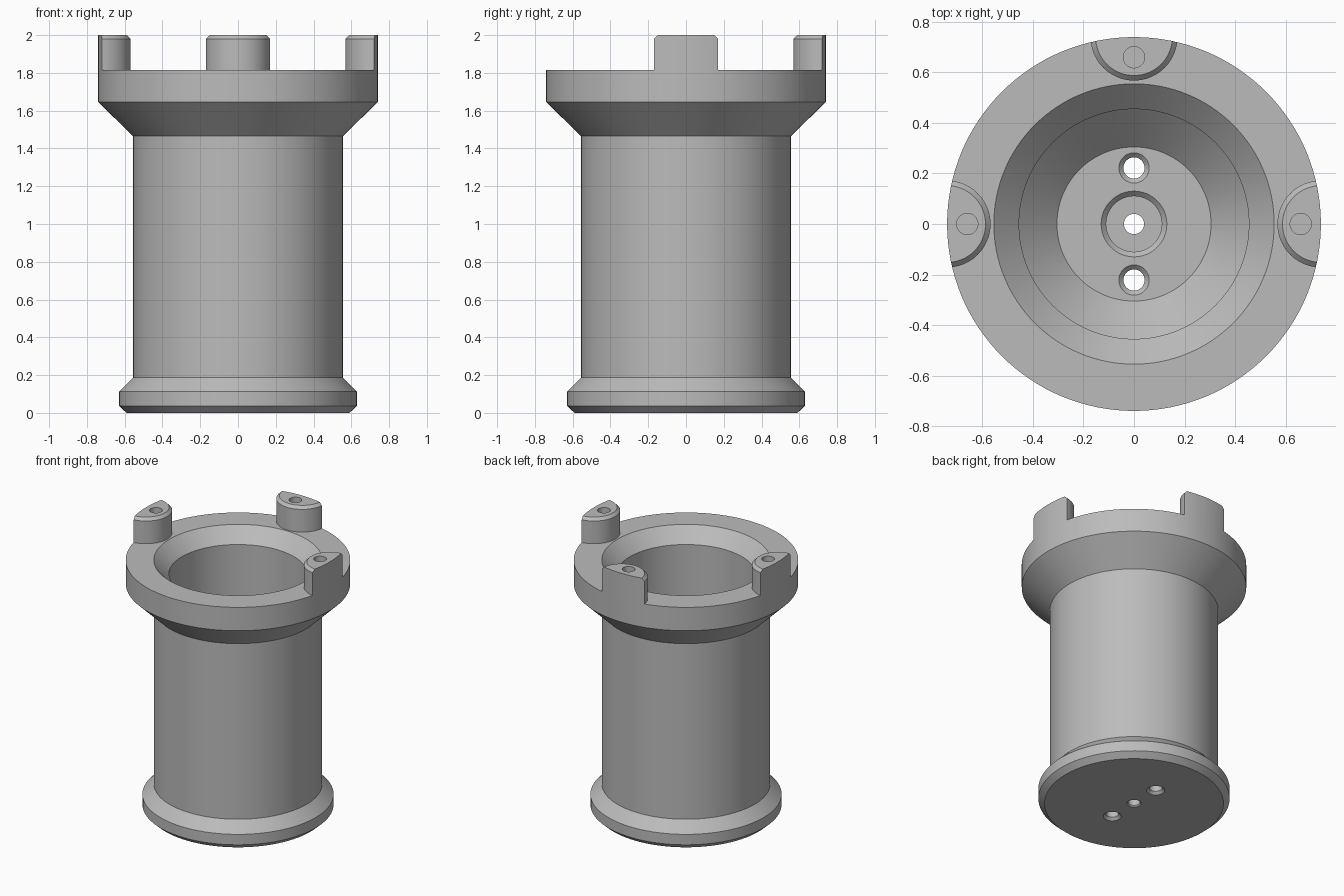
import bpy, bmesh, math
from mathutils import Matrix, Vector

if "Cube" in bpy.data.objects:
    bpy.data.objects.remove(bpy.data.objects["Cube"], do_unlink=True)

grey = bpy.data.materials.new("plain grey")
grey.use_nodes = True
colour = (0.5, 0.5, 0.5, 1)
grey.diffuse_color = colour
grey.node_tree.nodes["Principled BSDF"].inputs["Base Color"].default_value = colour


def lathe(name, profile, steps, x=0, y=0, closed=False):
    """Spin an (r, z) profile about z; open profiles start and end on the axis."""
    bm = bmesh.new()
    verts = [bm.verts.new((r, 0, z)) for r, z in profile]
    edges = [bm.edges.new(pair) for pair in zip(verts, verts[1:])]
    if closed:
        edges.append(bm.edges.new((verts[-1], verts[0])))
    bmesh.ops.spin(bm, geom=verts + edges, cent=(0, 0, 0), axis=(0, 0, 1),
                   angle=math.tau, steps=steps, use_merge=False)
    bmesh.ops.remove_doubles(bm, verts=bm.verts, dist=0.0005)
    bmesh.ops.recalc_face_normals(bm, faces=bm.faces)
    bmesh.ops.transform(bm, matrix=Matrix.Translation(Vector((x, y, 0))), verts=bm.verts)
    mesh = bpy.data.meshes.new(name)
    bm.to_mesh(mesh)
    bm.free()
    mesh.materials.append(grey)
    obj = bpy.data.objects.new(name, mesh)
    bpy.context.collection.objects.link(obj)
    return obj


def subtract(target, cutter):
    """Cut one solid out of another and discard the cutter."""
    cutter.hide_render = True
    mod = target.modifiers.new("cut", "BOOLEAN")
    mod.operation = "DIFFERENCE"
    mod.solver = "EXACT"
    mod.object = cutter
    bpy.context.view_layer.objects.active = target
    bpy.ops.object.modifier_apply(modifier=mod.name)
    bpy.data.objects.remove(cutter, do_unlink=True)


RIM, TOP, FLOOR = 1.815, 2.0, 0.115
PEGS = [(1, 0), (-1, 0), (0, 1)]

# Hollow body with foot, flange, tapered floor and recessed centre hole
body = lathe("cup_body", [
    (0.59, 0), (0.63, 0.037), (0.63, 0.113), (0.555, 0.188),
    (0.555, 1.465), (0.74, 1.645), (0.74, 2.05), (0.555, 2.05),
    (0.555, RIM), (0.455, RIM - 0.1), (0.455, FLOOR + 0.15), (0.305, FLOOR),
    (0.13, FLOOR), (0.11, FLOOR - 0.02), (0.11, FLOOR - 0.06),
    (0.04, FLOOR - 0.06), (0.04, 0.008), (0.048, 0)], 128, closed=True)

# Clear the flange above the rim, leaving three chamfered pegs
waste = lathe("rim_cutter", [(0.5, RIM), (0.8, RIM), (0.8, 2.1), (0.5, 2.1)], 96, closed=True)
for px, py in PEGS:
    peg = lathe("peg_shape", [(0, RIM - 0.1), (0.172, RIM - 0.1), (0.172, TOP - 0.02),
                              (0.152, TOP), (0, TOP)], 64, px * 0.74, py * 0.74)
    subtract(waste, peg)
subtract(body, waste)

# Blind holes in the peg tops
for px, py in PEGS:
    subtract(body, lathe("peg_hole", [(0, RIM), (0.042, RIM), (0.042, 2.1), (0, 2.1)],
                         32, px * 0.66, py * 0.66))

# Two floor holes, countersunk at both ends
for side in (-1, 1):
    subtract(body, lathe("floor_hole", [
        (0, -0.02), (0.08, -0.02), (0.042, 0.018), (0.042, FLOOR - 0.018),
        (0.08, FLOOR + 0.02), (0, FLOOR + 0.02)], 32, 0, side * 0.222))

bpy.ops.object.select_all(action="DESELECT")
body.select_set(True)
bpy.context.view_layer.objects.active = body
bpy.ops.object.shade_smooth_by_angle(angle=math.radians(30))
